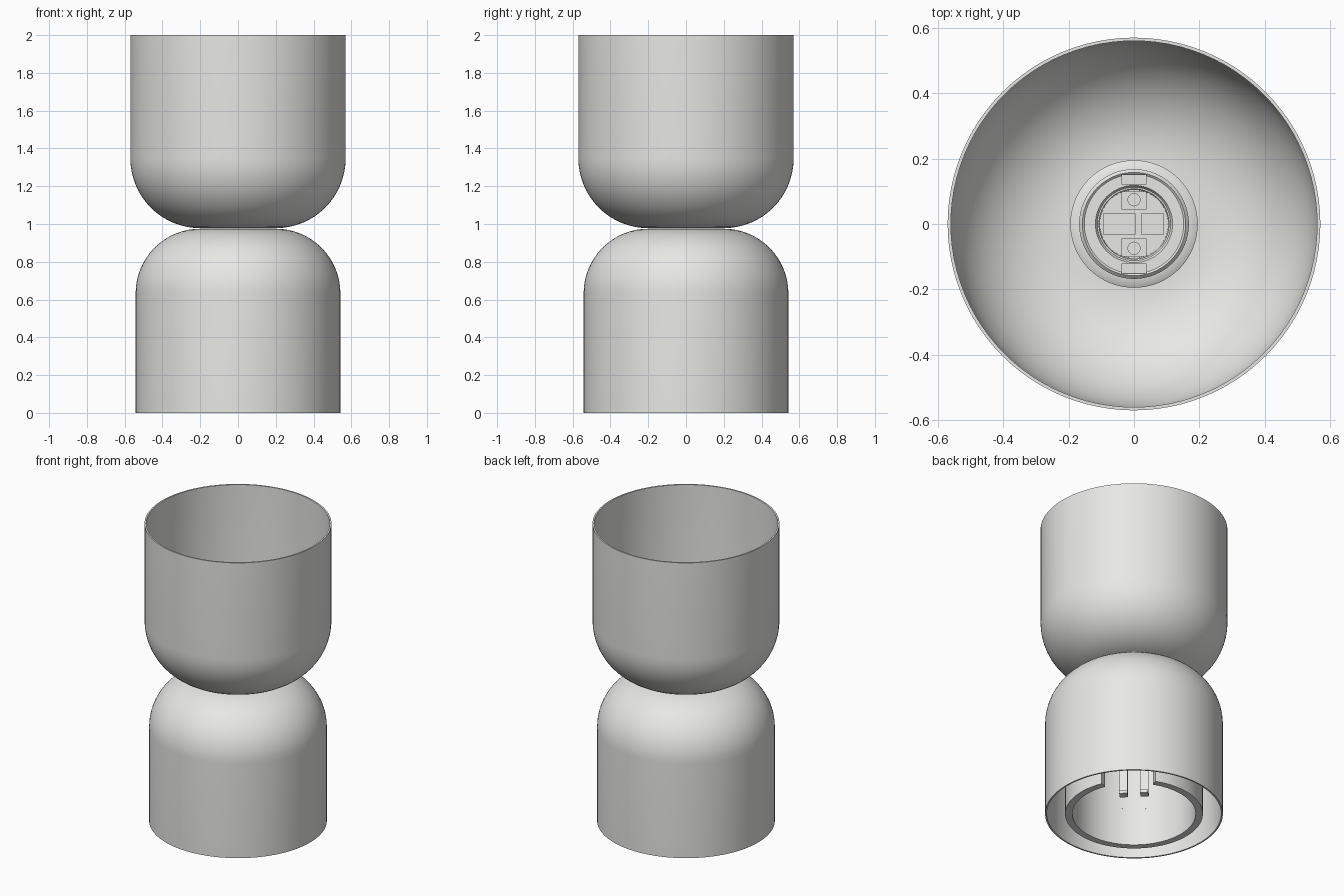
import bpy, bmesh, math
from mathutils import Matrix

if "Cube" in bpy.data.objects:
    bpy.data.objects.remove(bpy.data.objects["Cube"])

LIGHT = bpy.data.materials.new("light grey")
LIGHT.diffuse_color = (0.80, 0.80, 0.785, 1)
LIGHT.use_nodes = True
LIGHT.node_tree.nodes["Principled BSDF"].inputs["Base Color"].default_value = LIGHT.diffuse_color


def finish(name, bm, smooth=True):
    bmesh.ops.recalc_face_normals(bm, faces=bm.faces)
    me = bpy.data.meshes.new(name)
    bm.to_mesh(me)
    bm.free()
    me.materials.append(LIGHT)
    ob = bpy.data.objects.new(name, me)
    bpy.context.collection.objects.link(ob)
    if smooth:
        bpy.ops.object.select_all(action='DESELECT')
        ob.select_set(True)
        bpy.context.view_layer.objects.active = ob
        bpy.ops.object.shade_smooth_by_angle(angle=math.radians(30))
    return ob


def lathe(name, profile, segs=96, closed=True, start=0, sweep=360):
    """Spin a radius/height profile round z; a partial sweep gets end caps."""
    bm = bmesh.new()
    full = sweep == 360
    count = segs if full else segs + 1
    rings = []
    for r, z in profile:
        if r < 1e-5:
            rings.append([bm.verts.new((0, 0, z))] * count)
        else:
            angles = [math.radians(start + sweep * i / segs) for i in range(count)]
            rings.append([bm.verts.new((r * math.cos(a), r * math.sin(a), z)) for a in angles])
    pairs = list(zip(rings, rings[1:]))
    if closed:
        pairs.append((rings[-1], rings[0]))
    for a, b in pairs:
        for i in range(segs):
            j = (i + 1) % count
            quad = list(dict.fromkeys((a[i], a[j], b[j], b[i])))
            if len(quad) > 2:
                bm.faces.new(quad)
    if not full:
        bm.faces.new([ring[0] for ring in rings])
        bm.faces.new([ring[-1] for ring in rings])
    return finish(name, bm)


def box(name, centre, size, turn=0):
    bm = bmesh.new()
    bmesh.ops.create_cube(bm, size=1)
    bm.transform(Matrix.Translation(centre) @ Matrix.Rotation(math.radians(turn), 4, 'Z')
                 @ Matrix.Diagonal((*size, 1)))
    return finish(name, bm, False)


def disc(name, x, y, z, r, h):
    ob = lathe(name, [(0, z), (r, z), (r, z + h), (0, z + h)], 24, False)
    ob.location = (x, y, 0)
    return ob


def arc(cx, cz, r, a0, a1, n=16):
    return [(cx + r * math.cos(math.radians(a0 + (a1 - a0) * i / n)),
             cz + r * math.sin(math.radians(a0 + (a1 - a0) * i / n))) for i in range(n + 1)]


# upper cup: thin shell, open at the top, hole in the floor for the socket
lathe("shade",
      [(0.15, 0.978)] + arc(0.20, 1.348, 0.37, -90, 0) + [(0.57, 2.0), (0.56, 2.0)]
      + arc(0.20, 1.348, 0.36, 0, -90) + [(0.15, 0.988)])

# lower cup: thin upside-down shell, open at the bottom
lathe("base",
      [(0.532, 0), (0.542, 0)] + arc(0.20, 0.633, 0.342, 0, 90)
      + [(0.12, 0.975), (0.12, 0.965)] + arc(0.20, 0.633, 0.332, 90, 0))

# inner tube standing inside the base, with a notch in its foot
lathe("inner_tube", [(0.376, 0.25), (0.42, 0.25), (0.42, 0.87), (0.376, 0.89)])
lathe("inner_tube_foot", [(0.376, 0), (0.42, 0), (0.42, 0.25), (0.376, 0.25)],
      start=68, sweep=314)

# socket: flange, sleeve, lining and floor
lathe("socket_flange", [(0.15, 0.98), (0.195, 0.985), (0.195, 0.997), (0.175, 1.008), (0.15, 1.008)], 64)
lathe("socket_sleeve", [(0.112, 1.0), (0.168, 1.0), (0.168, 1.16), (0.158, 1.17),
                        (0.152, 1.165), (0.118, 1.165), (0.112, 1.155)], 64)
lathe("socket_lining", [(0.104, 1.02), (0.112, 1.02), (0.112, 1.158), (0.107, 1.158)], 64)
lathe("socket_floor", [(0, 0.99), (0.14, 0.99), (0.14, 1.04), (0, 1.04)], 64, False)

# socket screws, tabs and pins
for s in (-1, 1):
    box("screw_plate", (0, s * 0.072, 1.05), (0.075, 0.055, 0.02))
    disc("contact_screw", 0, s * 0.074, 1.06, 0.02, 0.012)
    box("screw_slot", (0, s * 0.074, 1.073), (0.005, 0.032, 0.003))
    box("sleeve_tab", (0, s * 0.136, 1.168), (0.075, 0.03, 0.01))
    for t in (-1, 1):
        disc("pin", t * 0.12, s * 0.07, 1.16, 0.010, 0.008)

# spring contacts
box("left_contact", (-0.045, 0, 1.055), (0.10, 0.065, 0.03))
box("left_contact_tongue", (-0.047, 0, 1.072), (0.05, 0.016, 0.004))
box("right_contact", (0.057, 0, 1.055), (0.07, 0.065, 0.03))
disc("right_contact_rivet", 0.057, 0, 1.07, 0.006, 0.003)

# socket stem hanging inside the base, with terminal clips below
lathe("socket_stem", [(0, 0.45), (0.15, 0.45), (0.18, 0.48), (0.18, 0.95), (0.0, 0.95)], 64, False)
for s in (-1, 1):
    box("terminal_clip", (s * 0.045, -s * 0.045, 0.30), (0.02, 0.05, 0.31), 45)
    box("terminal_foot", (s * 0.045, -s * 0.045, 0.145), (0.05, 0.05, 0.02), 45)
